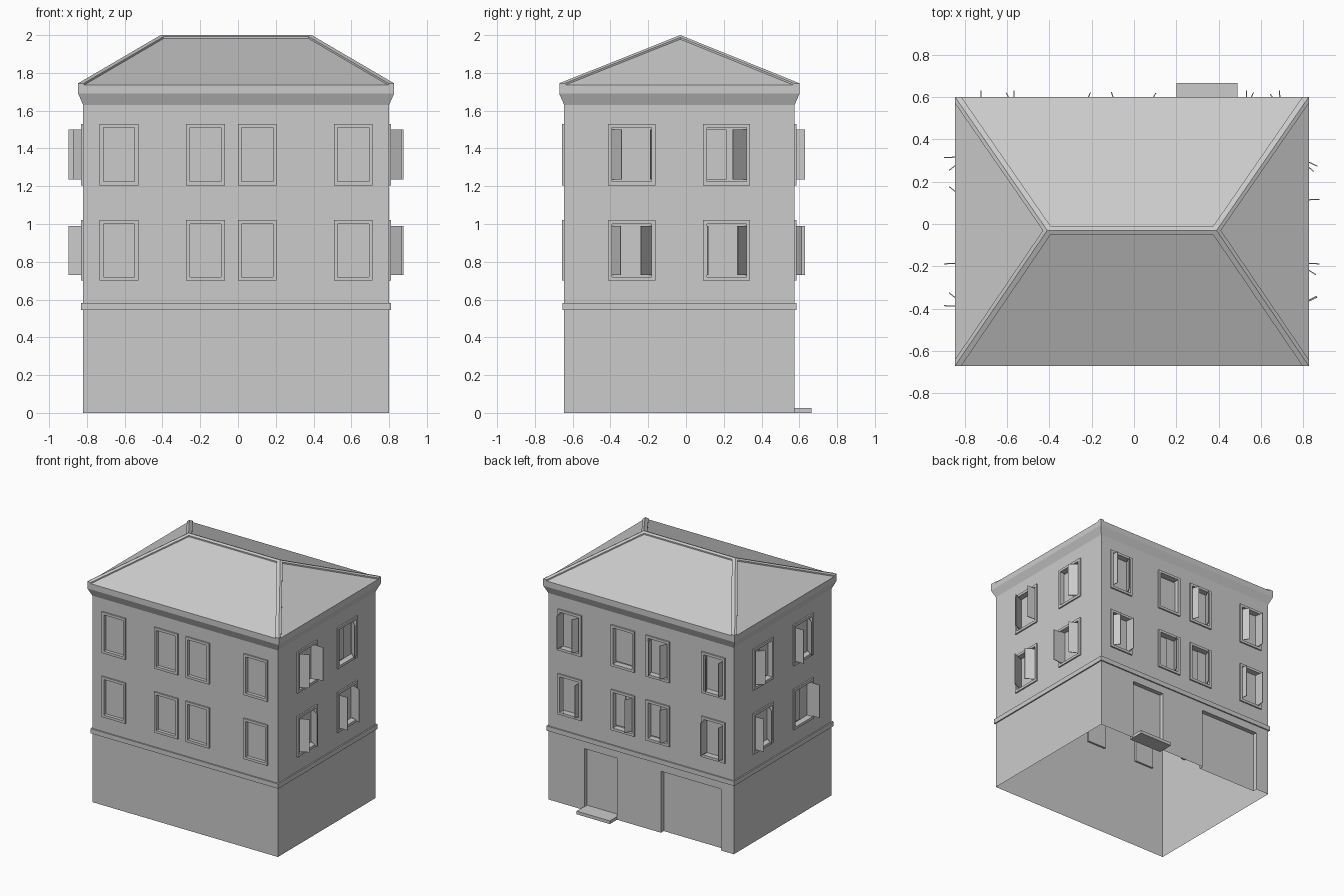
import bpy, bmesh
from math import radians, sin, cos
from mathutils import Vector

cube = bpy.data.objects.get("Cube")
if cube:
    bpy.data.objects.remove(cube)

stone = bpy.data.materials.new("plain grey")
stone.use_nodes = True
GREY = (0.6, 0.6, 0.6, 1)
stone.diffuse_color = GREY
stone.node_tree.nodes["Principled BSDF"].inputs["Base Color"].default_value = GREY

X0, X1, Y0, Y1 = -0.82, 0.80, -0.645, 0.575
WALL_TOP = 1.63
UP = Vector((0, 0, 1))

# Each side maps (along, height, outward) to a point
SIDES = {
    "front": lambda u, z, o: Vector((u, Y0 - o, z)),
    "back": lambda u, z, o: Vector((u, Y1 + o, z)),
    "right": lambda u, z, o: Vector((X0 - o, u, z)),
    "left": lambda u, z, o: Vector((X1 + o, u, z)),
}


def quad(bm, pts, toward):
    face = bm.faces.new([bm.verts.new(p) for p in pts])
    face.normal_update()
    if face.normal.dot(toward) < 0:
        face.normal_flip()


def finish(bm, name, recalc=False):
    bmesh.ops.remove_doubles(bm, verts=bm.verts, dist=0.0002)
    if recalc:
        bmesh.ops.recalc_face_normals(bm, faces=bm.faces)
    mesh = bpy.data.meshes.new(name)
    bm.to_mesh(mesh)
    bm.free()
    mesh.materials.append(stone)
    obj = bpy.data.objects.new(name, mesh)
    bpy.context.collection.objects.link(obj)
    return obj


def block(bm, at, u0, u1, z0, z1, o0, o1):
    """Box on a wall, given by along, height and outward ranges."""
    mid = at((u0 + u1) / 2, (z0 + z1) / 2, (o0 + o1) / 2)
    corner = lambda i, j, k: at((u0, u1)[i], (z0, z1)[j], (o0, o1)[k])
    loop = ((0, 0), (1, 0), (1, 1), (0, 1))
    for axis in range(3):
        for end in (0, 1):
            pts = []
            for a, b in loop:
                idx = [a, b]
                idx.insert(axis, end)
                pts.append(corner(*idx))
            quad(bm, pts, sum(pts, Vector()) / 4 - mid)


def wall(name, ends, openings):
    """Wall sheet with recessed openings (u0, u1, z0, z1, depth)."""
    at, bm = SIDES[name], bmesh.new()
    out = at(0, 0, 1) - at(0, 0, 0)
    us = sorted({*ends, *[v for o in openings for v in o[:2]]})
    zs = sorted({0, WALL_TOP, *[v for o in openings for v in o[2:4]]})
    for a, b in zip(us, us[1:]):
        for c, d in zip(zs, zs[1:]):
            u, z = (a + b) / 2, (c + d) / 2
            if not any(o[0] < u < o[1] and o[2] < z < o[3] for o in openings):
                quad(bm, [at(a, c, 0), at(b, c, 0), at(b, d, 0), at(a, d, 0)], out)
    for a, b, c, d, deep in openings:
        ring = [(a, c), (b, c), (b, d), (a, d)]
        quad(bm, [at(u, z, -deep) for u, z in ring], out)
        mid = at((a + b) / 2, (c + d) / 2, 0)
        for p, q in zip(ring, ring[1:] + ring[:1]):
            if p[1] == q[1] == 0:
                continue
            pts = [at(*p, 0), at(*q, 0), at(*q, -deep), at(*p, -deep)]
            quad(bm, pts, mid - (pts[0] + pts[1]) / 2)
    finish(bm, name + "_wall")


def surround(bm, at, u0, u1, z0, z1, t=0.02, out=0.011):
    block(bm, at, u0, u0 + t, z0, z1, 0, out)
    block(bm, at, u1 - t, u1, z0, z1, 0, out)
    block(bm, at, u0 + t, u1 - t, z0, z0 + t, 0, out)
    block(bm, at, u0 + t, u1 - t, z1 - t, z1, 0, out)


def leaf(bm, at, hinge, way, angle, width, z0, z1, deep=0.028, t=0.005):
    """Casement leaf swung outward from its jamb."""
    c, s = cos(radians(angle)), sin(radians(angle))
    turned = lambda w, z, n: at(hinge + way * (w * c + n * s), z, -deep + w * s - n * c)
    block(bm, turned, 0, width, z0, z1, 0, t)


# Windows: column centres, half width, and leaf angles (low, high) per column
ROWS = [(0.70, 1.02), (1.205, 1.53)]
WINDOWS = {
    "front": ((-0.63, -0.172, 0.102, 0.61), 0.103, None),
    "back": ((-0.645, -0.16, 0.145, 0.61), 0.103,
             [[(88, 88), (65, 0), (62, 0), (88, 55)], [(88, 62), (65, 70), (0, 0), (65, 88)]]),
    "left": ((-0.287, 0.215), 0.125, [[(65, 58), (88, 65)], [(62, 88), (0, 48)]]),
    "right": ((-0.287, 0.215), 0.125, [[(88, 0), (52, 88)], [(52, 88), (0, 52)]]),
}
EDGE = 0.02
for side, (columns, half, swings) in WINDOWS.items():
    at = SIDES[side]
    openings = []
    frames, leaves = bmesh.new(), bmesh.new()
    for r, (z0, z1) in enumerate(ROWS):
        for i, c in enumerate(columns):
            u0, u1 = c - half + EDGE, c + half - EDGE
            openings.append((u0, u1, z0 + EDGE, z1 - EDGE, 0.036 if swings else 0.015))
            surround(frames, at, c - half, c + half, z0, z1)
            if swings:
                low, high = swings[r][i]
                for hinge, way, angle in ((u0, 1, low), (u1, -1, high)):
                    leaf(leaves, at, hinge, way, angle, half - EDGE, z0 + 0.03, z1 - 0.03)
    if side == "back":  # garage and entrance door
        openings += [(-0.707, -0.184, 0, 0.485, 0.035), (0.2, 0.486, 0, 0.485, 0.035)]
    wall(side, (X0, X1) if side in ("front", "back") else (Y0, Y1), openings)
    finish(frames, side + "_window_frames")
    if swings:
        finish(leaves, side + "_window_leaves")
    else:
        leaves.free()

# Entrance step
bm = bmesh.new()
block(bm, SIDES["back"], 0.2, 0.49, 0, 0.025, -0.035, 0.09)
finish(bm, "entrance_step")


def skirt(name, profile):
    """Sweep a (offset, height) profile around the four walls."""
    bm = bmesh.new()
    rings = [[bm.verts.new(p) for p in ((X0 - o, Y0 - o, z), (X1 + o, Y0 - o, z),
                                        (X1 + o, Y1 + o, z), (X0 - o, Y1 + o, z))]
             for o, z in profile]
    for lo, hi in zip(rings, rings[1:]):
        for i in range(4):
            j = (i + 1) % 4
            bm.faces.new((lo[i], lo[j], hi[j], hi[i]))
    finish(bm, name)


EAVE, LIP = 1.735, 0.026
skirt("floor_band", [(0, 0.545), (0.01, 0.545), (0.01, 0.582), (0, 0.582)])
skirt("cornice", [(0, WALL_TOP), (LIP, 1.69), (LIP, EAVE)])

# Hip roof: sunken panels between raised hip and ridge strips
DROP = Vector((0, 0, -0.01))
SUNK = 0.03
z = EAVE + 0.01
base = [Vector(p) for p in ((X0 - LIP, Y0 - LIP, z), (X1 + LIP, Y0 - LIP, z),
                            (X1 + LIP, Y1 + LIP, z), (X0 - LIP, Y1 + LIP, z))]
ridge_l, ridge_r = Vector((-0.41, -0.03, 2)), Vector((0.39, -0.03, 2))
bm = bmesh.new()
for i, (ta, tb) in enumerate(((ridge_l, ridge_r), (ridge_r, ridge_r),
                              (ridge_r, ridge_l), (ridge_l, ridge_l))):
    a, b = base[i], base[(i + 1) % 4]
    along = (b - a).normalized() * SUNK
    outward = along.cross(UP)
    k = 0.968 if ta != tb else 1 - 2 * SUNK / (b - a).length
    pa, pb = a + along, b - along
    qa, qb = pa + (ta - a) * k, pb + (tb - b) * k
    panel = [pa, pb, qb, qa] if ta != tb else [pa, pb, qa]
    quad(bm, [p + DROP for p in panel], UP)
    strips = [[a, pa, qa, ta], [pb, b, tb, qb]]
    sides = [(pa, qa, along), (pb, qb, -along)]
    if ta != tb:
        strips.append([qa, qb, tb, ta])
        sides.append((qa, qb, outward))
    for s in strips:
        quad(bm, s, UP)
    for p, q, toward in sides:
        quad(bm, [p, q, q + DROP, p + DROP], toward)
    for p, q in ((a, pa), (pb, b)):
        quad(bm, [p, q, q + DROP, p + DROP], outward)
finish(bm, "hip_roof")
